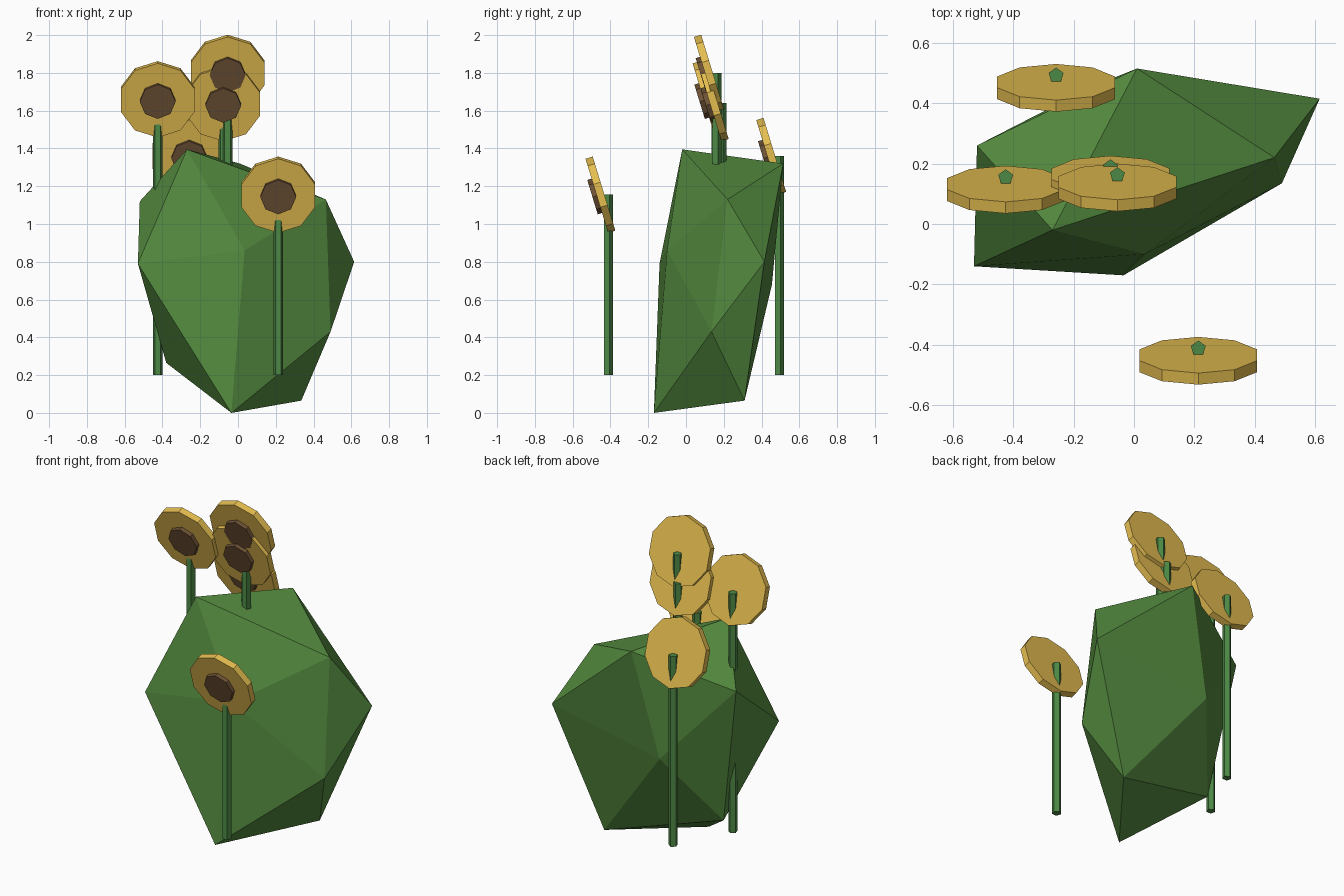
import bpy, bmesh, math
from mathutils import Matrix, Vector

if "Cube" in bpy.data.objects:
    bpy.data.objects.remove(bpy.data.objects["Cube"])


def material(name, rgb):
    m = bpy.data.materials.new(name)
    m.diffuse_color = (*rgb, 1)
    m.use_nodes = True
    m.node_tree.nodes["Principled BSDF"].inputs["Base Color"].default_value = m.diffuse_color
    return m


LEAF = material("leaf green", (0.09, 0.26, 0.05))
STEM = material("stem green", (0.075, 0.25, 0.06))
PETAL = material("petal yellow", (0.78, 0.51, 0.08))
SEED = material("seed brown", (0.15, 0.08, 0.035))


def add_object(name, bm, mat):
    bmesh.ops.recalc_face_normals(bm, faces=bm.faces)
    mesh = bpy.data.meshes.new(name)
    bm.to_mesh(mesh)
    bm.free()
    mesh.materials.append(mat)
    bpy.context.collection.objects.link(bpy.data.objects.new(name, mesh))


def prism(name, sides, radius, z0, z1, matrix, mat):
    """Flat-sided prism along local z, first corner on local +y."""
    bm = bmesh.new()
    rings = []
    for z in (z0, z1):
        rings.append([bm.verts.new(matrix @ Vector((
            radius * math.sin(math.tau * i / sides),
            radius * math.cos(math.tau * i / sides), z))) for i in range(sides)])
    low, high = rings
    bm.faces.new(low)
    bm.faces.new(high)
    for i in range(sides):
        j = (i + 1) % sides
        bm.faces.new((low[i], low[j], high[j], high[i]))
    add_object(name, bm, mat)


# Bush: an irregular icosahedron (peak, upper ring, lower ring, base)
bm = bmesh.new()
peak = bm.verts.new((-0.27, -0.02, 1.395))
base = bm.verts.new((0.335, 0.31, 0.065))
upper = [bm.verts.new(p) for p in (
    (0.01, 0.515, 1.32), (0.465, 0.22, 1.13), (0.035, -0.10, 0.86),
    (-0.53, -0.14, 0.79), (-0.52, 0.26, 1.12))]
lower = [bm.verts.new(p) for p in (
    (0.615, 0.415, 0.80), (0.49, 0.135, 0.43), (-0.035, -0.17, 0.0),
    (-0.38, 0.18, 0.265), (-0.14, 0.455, 0.68))]
for i in range(5):
    j = (i + 1) % 5
    bm.faces.new((peak, upper[i], upper[j]))
    bm.faces.new((upper[i], lower[i], upper[j]))
    bm.faces.new((lower[i], lower[j], upper[j]))
    bm.faces.new((base, lower[j], lower[i]))
add_object("bush", bm, LEAF)

# Flowers: stem, tilted petal disc and seed centre facing forward and down
TILT = math.radians(17)
flowers = [(0.213, -0.412, 1.155), (-0.425, 0.155, 1.66), (-0.258, 0.492, 1.36),
           (-0.055, 0.162, 1.80), (-0.078, 0.188, 1.64)]
for n, (x, y, top) in enumerate(flowers, 1):
    prism(f"stem_{n}", 5, 0.026, 0.2, top, Matrix.Translation((x, y, 0)), STEM)
    head = Matrix.Translation((x, y - 0.041, top)) @ Matrix.Rotation(math.pi / 2 + TILT, 4, 'X')
    prism(f"petals_{n}", 10, 0.205, -0.02, 0.02, head, PETAL)
    prism(f"seed_centre_{n}", 8, 0.095, 0.0, 0.044, head, SEED)
